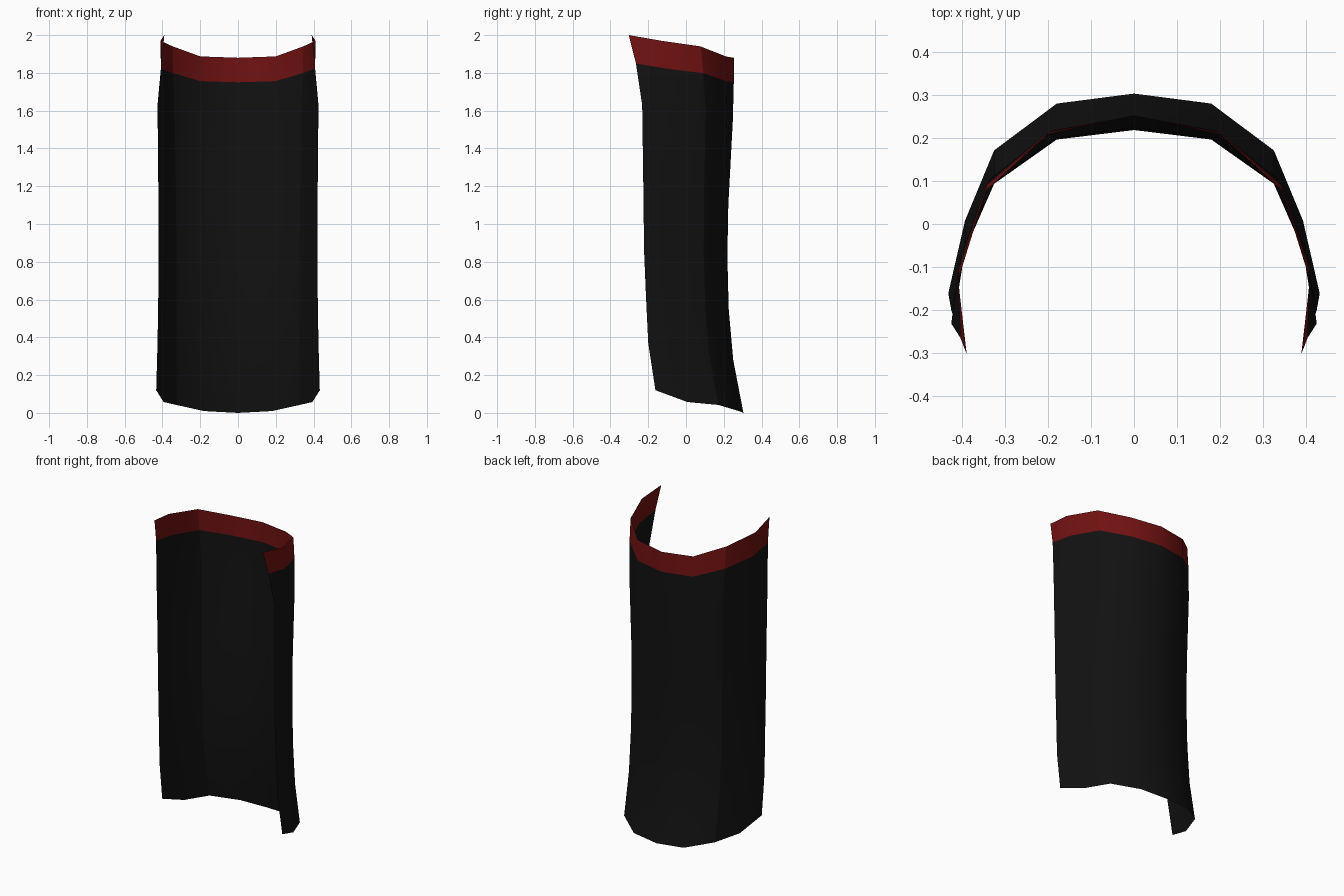
import bpy

if "Cube" in bpy.data.objects:
    bpy.data.objects.remove(bpy.data.objects["Cube"])


def make_material(name, color):
    mat = bpy.data.materials.new(name)
    mat.diffuse_color = (*color, 1)
    mat.use_nodes = True
    mat.node_tree.nodes["Principled BSDF"].inputs["Base Color"].default_value = mat.diffuse_color
    return mat


black = make_material("black", (0.006, 0.006, 0.006))
red = make_material("dark red", (0.17, 0.006, 0.006))

# Half cross-sections from the back centre to the front edge:
# (x, share of depth, share of height rise)
UPPER = [(0, 0, 0), (0.2, 0.077, 0.06), (0.345, 0.315, 0.5), (0.41, 0.69, 0.75), (0.39, 1, 1)]
LOWER = [(0, 0, 0), (0.18, 0.05, 0.08), (0.326, 0.284, 0.35), (0.394, 0.636, 0.48), (0.43, 1, 1)]

# Rows from top to bottom:
# (centre z, edge z, centre y, edge y, edge x, share of the upper section)
ROWS = [
    (1.88, 2.00, 0.253, -0.303, 0.390, 1.0),
    (1.75, 1.85, 0.253, -0.265, 0.405, 0.9),
    (1.55, 1.63, 0.248, -0.232, 0.426, 0.5),
    (1.10, 1.20, 0.224, -0.226, 0.422, 0.1),
    (0.83, 0.86, 0.219, -0.222, 0.420, 0.0),
    (0.55, 0.62, 0.226, -0.212, 0.422, 0.0),
    (0.28, 0.37, 0.250, -0.200, 0.426, 0.0),
    (0.00, 0.12, 0.304, -0.162, 0.433, 0.0),
]


def row_points(row):
    zc, ze, yc, ye, xe, w = row
    pts = []
    for i, (a, b) in enumerate(zip(UPPER, LOWER)):
        x, d, h = (p * w + q * (1 - w) for p, q in zip(a, b))
        if i == len(UPPER) - 1:
            x = xe
        pts.append((x, yc + (ye - yc) * d, zc + (ze - zc) * h))
    return pts


def curved_sheet(name, rows, mat):
    """Single-layer half sheet, mirrored across x."""
    n = len(UPPER)
    verts = [p for row in rows for p in row_points(row)]
    faces = []
    for r in range(len(rows) - 1):
        for c in range(n - 1):
            a = r * n + c
            faces.append((a, a + 1, a + n + 1, a + n))
    mesh = bpy.data.meshes.new(name)
    mesh.from_pydata(verts, [], faces)
    mesh.materials.append(mat)
    obj = bpy.data.objects.new(name, mesh)
    bpy.context.collection.objects.link(obj)
    mirror = obj.modifiers.new("mirror", 'MIRROR')
    mirror.use_clip = True
    bpy.ops.object.select_all(action='DESELECT')
    obj.select_set(True)
    bpy.context.view_layer.objects.active = obj
    bpy.ops.object.modifier_apply(modifier=mirror.name)
    bpy.ops.object.shade_smooth_by_angle()
    return obj


# Red band along the top edge
curved_sheet("top_band", ROWS[:2], red)
# Black wraparound panel below it
curved_sheet("curved_panel", ROWS[1:], black)
